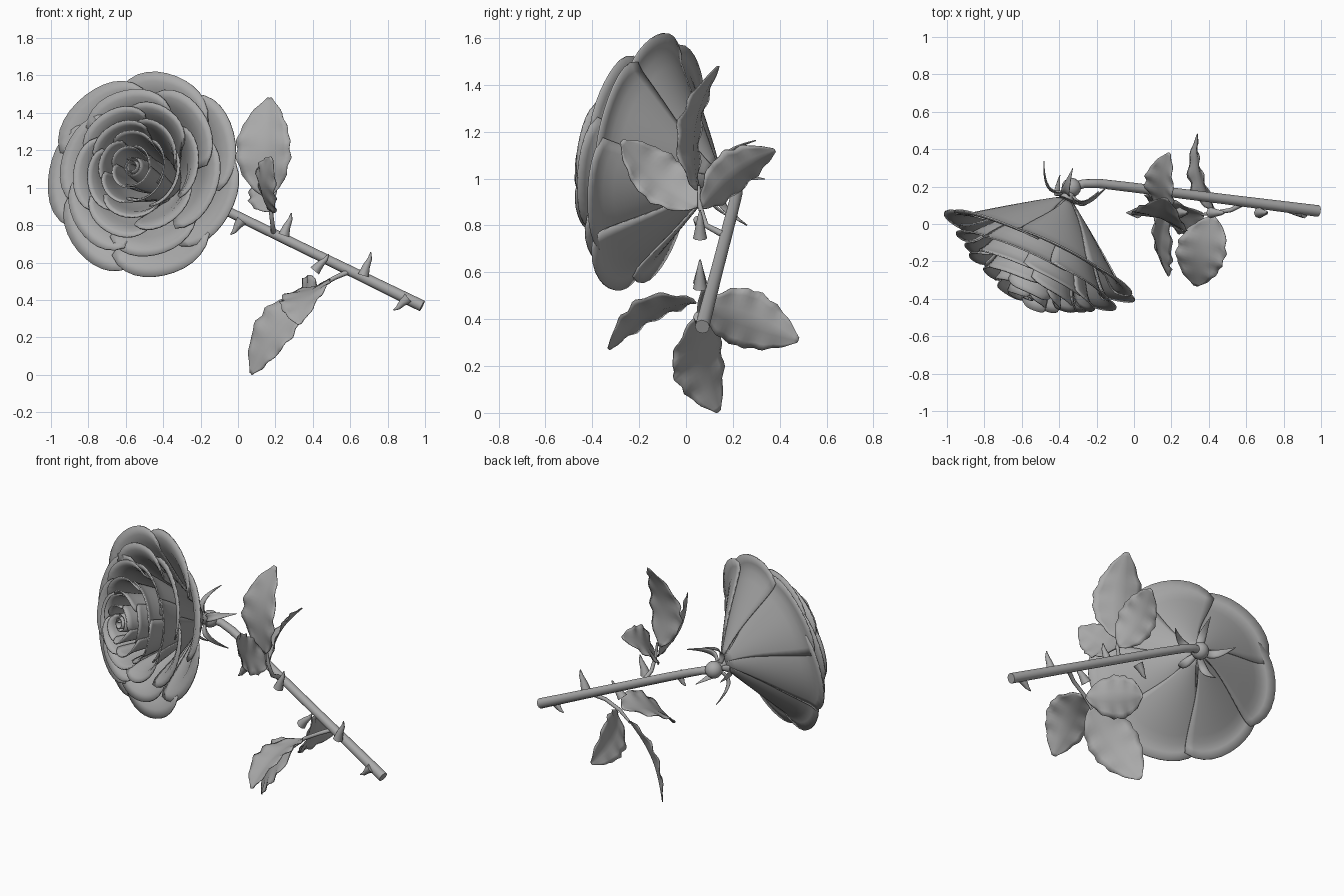
import bpy, bmesh, math, random
from mathutils import Vector, Matrix

if "Cube" in bpy.data.objects:
    bpy.data.objects.remove(bpy.data.objects["Cube"])

random.seed(4)
grey = bpy.data.materials.new("plain_grey")
grey.diffuse_color = (0.4, 0.4, 0.4, 1)
grey.use_nodes = True
grey.node_tree.nodes["Principled BSDF"].inputs["Base Color"].default_value = grey.diffuse_color


def finish(name, bm, thick=0, angle=50):
    bmesh.ops.recalc_face_normals(bm, faces=bm.faces)
    me = bpy.data.meshes.new(name)
    bm.to_mesh(me)
    bm.free()
    ob = bpy.data.objects.new(name, me)
    bpy.context.collection.objects.link(ob)
    me.materials.append(grey)
    bpy.ops.object.select_all(action='DESELECT')
    ob.select_set(True)
    bpy.context.view_layer.objects.active = ob
    bpy.ops.object.shade_smooth_by_angle(angle=math.radians(angle))
    if thick:
        mod = ob.modifiers.new("thickness", 'SOLIDIFY')
        mod.thickness, mod.offset = thick, 0
    return ob


def sheet(bm, fn, nu, nv):
    """Grid surface from fn(u, v), u in -1..1 and v in 0..1."""
    g = [[bm.verts.new(fn(2 * i / nu - 1, j / nv)) for i in range(nu + 1)] for j in range(nv + 1)]
    for j in range(nv):
        for i in range(nu):
            bm.faces.new((g[j][i], g[j][i + 1], g[j + 1][i + 1], g[j + 1][i]))


def tube(bm, pts, radii, sides=10):
    """Closed round tube through points with a radius at each point."""
    pts = [Vector(p) for p in pts]
    rings = []
    for i, p in enumerate(pts):
        d = (pts[min(i + 1, len(pts) - 1)] - pts[max(i - 1, 0)]).normalized()
        q = d.to_track_quat('Z', 'Y')
        rings.append([bm.verts.new(p + q @ Vector((radii[i] * math.cos(a), radii[i] * math.sin(a), 0)))
                      for a in (2 * math.pi * k / sides for k in range(sides))])
    for a, b in zip(rings, rings[1:]):
        for k in range(sides):
            bm.faces.new((a[k], a[(k + 1) % sides], b[(k + 1) % sides], b[k]))
    bm.faces.new(rings[0][::-1])
    bm.faces.new(rings[-1])


# Flower frame: local z runs along the flower axis
base = Vector((-0.36, 0.13, 1.015))
axis = Vector((-0.41, -0.895, 0.17)).normalized()
side = Vector((0.91, -0.41, 0)).normalized()
up = axis.cross(side).normalized()
side = up.cross(axis)
frame = Matrix((side, up, axis)).transposed()


def flower(r, a, h):
    shift = 0.12 * max(0, h - 0.35)
    return base + frame @ Vector((r * math.cos(a) + shift, r * math.sin(a), h))


# Petal rings: name, count, rim radius, height, half angle, start angle, profile power, curl
rings = [("outer_petals", 7, 0.56, 0.355, 0.62, 0.45, 0.95, 0.035),
         ("second_petals", 6, 0.465, 0.43, 0.68, 0.75, 0.9, 0.035),
         ("third_petals", 6, 0.365, 0.49, 0.66, 0.1, 0.8, 0.03),
         ("fourth_petals", 5, 0.27, 0.525, 0.78, 0.9, 0.65, 0.025),
         ("inner_petals", 5, 0.19, 0.55, 0.78, 0.3, 0.5, 0.02),
         ("heart_petals", 4, 0.115, 0.565, 0.95, 0.7, 0.4, 0.01)]
for name, count, R, H, half, start, power, curl in rings:
    bm = bmesh.new()
    for k in range(count):
        a0 = start + 2 * math.pi * k / count + random.uniform(-0.06, 0.06)
        rr, hh = R * random.uniform(0.98, 1.03), H * random.uniform(0.98, 1.02)

        def petal(u, v):
            w = v * (1 - 0.09 * abs(u) ** 4)                # rounded tip
            lip = max(0, (w - 0.8) / 0.2) ** 2              # rolled rim
            r = 0.03 + (rr - 0.03 - curl * 0.5) * w ** power + curl * 0.5 * lip
            r += R * 0.05 * u * w - R * 0.04 * u * u * w    # overlap and cupping
            h = hh * 1.08 * w - curl * 1.3 * lip
            spread = half * (0.58 + 0.42 * math.sin(min(1, w * 1.15) * math.pi / 2))
            return flower(r, a0 + u * spread, h)
        sheet(bm, petal, 12, 12)
    finish(name, bm, 0.008)

# Rolled bud in the middle
bm = bmesh.new()


def bud(u, v):
    t = (u + 1) / 2
    r = (0.02 + 0.05 * t) * (0.45 + 0.55 * math.sin(math.pi * (0.25 + 0.55 * v)))
    return flower(r, 1 + t * 4.4 * math.pi, 0.2 + 0.385 * v - 0.025 * t * v)


sheet(bm, bud, 52, 8)
finish("bud", bm, 0.006)

# Receptacle behind the flower
bm = bmesh.new()
hip = Vector((-0.335, 0.195, 0.985))
bmesh.ops.create_uvsphere(bm, u_segments=16, v_segments=10, radius=0.052, matrix=Matrix.Translation(hip))
tube(bm, [hip, base + axis * 0.05], [0.035, 0.035], 14)
finish("receptacle", bm)

# Sepals bending back from the flower
bm = bmesh.new()
for k in range(5):
    a = 0.5 + 2 * math.pi * k / 5
    out = frame @ Vector((math.cos(a), math.sin(a), 0))
    tan = axis.cross(out)

    def sepal(u, v):
        w = 0.024 * math.sin(math.pi * (0.2 + 0.8 * v)) + 0.001
        return (hip + axis * (0.035 + 0.03 * math.sin(math.pi * v) - 0.1 * v ** 2.5)
                + out * (0.03 + 0.165 * v) + tan * u * w + axis * 0.012 * u * u * (1 - v))
    sheet(bm, sepal, 4, 10)
finish("sepals", bm, 0.005)


# Stem
def stem_at(x):
    return Vector((x, 0.07 + 0.127 * (0.98 - x), 0.37 + 0.487 * (0.98 - x)))


bm = bmesh.new()
tube(bm, [hip, (-0.27, 0.215, 0.97), (-0.19, 0.217, 0.937), stem_at(0), stem_at(0.5), stem_at(0.985)],
     [0.026, 0.024, 0.025, 0.026, 0.027, 0.031], 12)
finish("stem", bm)

# Thorns in one plane: root and tip in x and z
bm = bmesh.new()
for x, z, tx, tz in [(0.02, 0.825, -0.04, 0.75), (0.245, 0.745, 0.285, 0.865), (0.41, 0.555, 0.485, 0.645),
                     (0.67, 0.53, 0.71, 0.655), (0.91, 0.41, 0.83, 0.345)]:
    p, d = Vector((x, 0.06, z)), Vector((tx - x, 0, tz - z))
    tube(bm, [p, p + d * 0.4, p + d * 0.75 + Vector((0.005, 0, -0.003)), p + d],
         [0.03, 0.02, 0.012, 0.003], 8)
finish("thorns", bm)

# Leaf stalks
bm = bmesh.new()
fork_a, fork_b = Vector((0.175, 0.06, 0.88)), Vector((0.43, 0.06, 0.47))
for pts in [[stem_at(0.19), (0.185, 0.085, 0.80), fork_a, (0.165, 0.055, 0.97)],
            [stem_at(0.6), (0.52, 0.075, 0.52), fork_b, (0.36, 0.05, 0.4)]]:
    tube(bm, pts, [0.015, 0.012, 0.011, 0.007], 8)
finish("leaf_stalks", bm)

# Leaves: base, tip, full width vector, sag
leaves = [("upper_middle_leaf", (0.155, 0.05, 0.95), (0.17, 0.14, 1.48), (0.29, -0.10, 0.0), 0.06),
          ("upper_back_leaf", (0.175, 0.07, 0.88), (0.19, 0.38, 1.12), (0.15, -0.09, 0.15), 0.04),
          ("upper_front_leaf", (0.165, 0.05, 0.88), (0.18, -0.275, 1.16), (0.10, -0.14, -0.16), -0.05),
          ("lower_middle_leaf", (0.37, 0.05, 0.41), (0.07, 0.14, 0.005), (0.14, -0.2, -0.15), 0.04),
          ("lower_front_leaf", (0.43, 0.04, 0.475), (0.33, -0.33, 0.27), (0.25, -0.08, 0.08), 0.05),
          ("lower_back_leaf", (0.43, 0.08, 0.45), (0.34, 0.48, 0.31), (0.06, 0.08, 0.235), 0.04)]
for name, b, t, w, sag in leaves:
    b, t, w = Vector(b), Vector(t), Vector(w)
    n = w.cross(t - b).normalized()
    if n.z < 0:
        n = -n

    def leaf(u, v):
        wide = 0.5 * max(0.03, math.sin(math.pi * v ** 0.85)) ** 0.7
        wide *= 1 + 0.04 * math.sin(v * 38) * abs(u)        # toothed edge
        lift = sag * math.sin(math.pi * v) + 0.05 * abs(u) * wide
        lift += 0.008 * u * u * math.sin(v * 26 + u) * min(1, 4 * (1 - v))
        return b.lerp(t, v) + w * u * wide + n * lift
    bm = bmesh.new()
    sheet(bm, leaf, 8, 24)
    finish(name, bm, 0.004)
